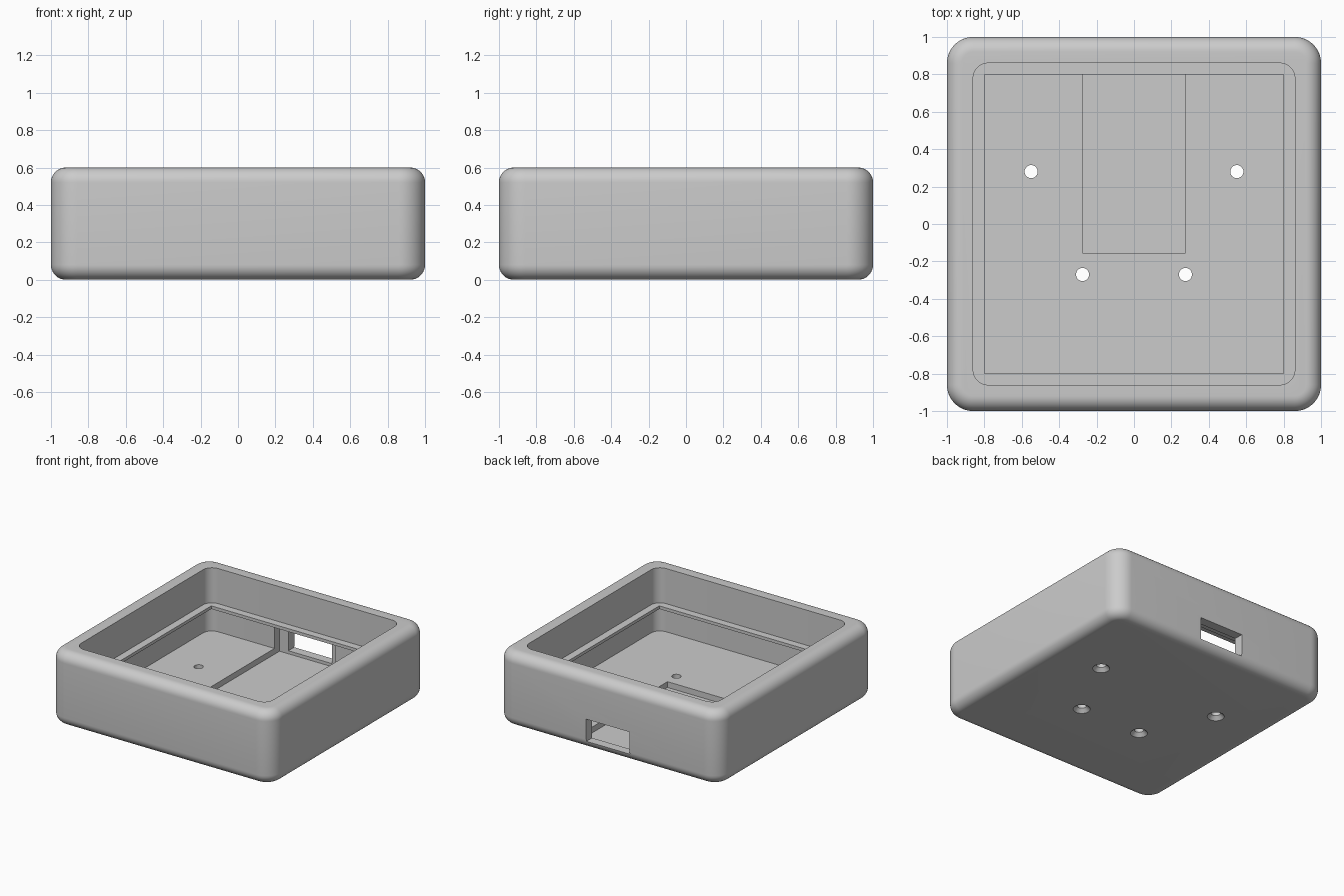
import bpy, bmesh, math
from mathutils import Matrix

cube = bpy.data.objects.get("Cube")
if cube:
    bpy.data.objects.remove(cube, do_unlink=True)

grey = bpy.data.materials.new("plain_grey")
grey.use_nodes = True
colour = (0.6, 0.6, 0.6, 1)
grey.diffuse_color = colour
grey.node_tree.nodes["Principled BSDF"].inputs["Base Color"].default_value = colour


def to_object(name, bm):
    bmesh.ops.recalc_face_normals(bm, faces=bm.faces)
    mesh = bpy.data.meshes.new(name)
    bm.to_mesh(mesh)
    bm.free()
    mesh.materials.append(grey)
    obj = bpy.data.objects.new(name, mesh)
    bpy.context.collection.objects.link(obj)
    return obj


def box(name, x, y, z, corner=0, rim=0):
    """Box from (min, max) ranges, with rounded uprights and rounded top and bottom rims."""
    bm = bmesh.new()
    bmesh.ops.create_cube(bm, size=1)
    for v in bm.verts:
        v.co = [lo + (c + 0.5) * (hi - lo) for c, (lo, hi) in zip(v.co, (x, y, z))]
    if corner:
        uprights = [e for e in bm.edges
                    if abs(e.verts[0].co.z - e.verts[1].co.z) > 0.01]
        bmesh.ops.bevel(bm, geom=uprights, offset=corner, segments=12,
                        profile=0.5, affect='EDGES')
    if rim:
        rims = [e for e in bm.edges
                if abs(e.verts[0].co.z - e.verts[1].co.z) < 0.01]
        bmesh.ops.bevel(bm, geom=rims, offset=rim, segments=10,
                        profile=0.5, affect='EDGES')
    return to_object(name, bm)


def cone(name, x, y, z0, z1, r0, r1):
    bm = bmesh.new()
    bmesh.ops.create_cone(bm, cap_ends=True, segments=40, radius1=r0, radius2=r1,
                          depth=z1 - z0,
                          matrix=Matrix.Translation((x, y, (z0 + z1) / 2)))
    return to_object(name, bm)


def square(r):
    return (-r, r), (-r, r)


# Rounded tray body
body = box("tray_body", *square(1), (0, 0.6), corner=0.14, rim=0.08)

# Cavities above and below the thin inner lip, and the opening through the lip
cutters = [
    box("upper_pocket", *square(0.86), (0.315, 0.7), corner=0.08),
    box("lower_pocket", *square(0.86), (0.087, 0.29), corner=0.08),
    box("lip_opening", *square(0.8), (0.2, 0.4)),
    # Floor channel running into a recess in the back wall, and the port window
    box("floor_channel", (-0.275, 0.275), (-0.155, 0.925), (0.04, 0.27)),
    box("port_window", (-0.195, 0.195), (0.8, 1.1), (0.065, 0.245)),
]

# Countersunk screw holes
for side in (-1, 1):
    for x, y in ((0.55, 0.28), (0.275, -0.27)):
        cutters.append(cone("screw_hole", side * x, y, -0.05, 0.15, 0.035, 0.035))
        cutters.append(cone("countersink", side * x, y, -0.01, 0.03, 0.073, 0.033))

bpy.ops.object.select_all(action='DESELECT')
body.select_set(True)
bpy.context.view_layer.objects.active = body
for cutter in cutters:
    cutter.hide_render = True
    cut = body.modifiers.new(cutter.name, 'BOOLEAN')
    cut.operation = 'DIFFERENCE'
    cut.solver = 'EXACT'
    cut.object = cutter
    bpy.ops.object.modifier_apply(modifier=cut.name)
    bpy.data.objects.remove(cutter, do_unlink=True)

bpy.ops.object.shade_smooth_by_angle(angle=math.radians(30))
